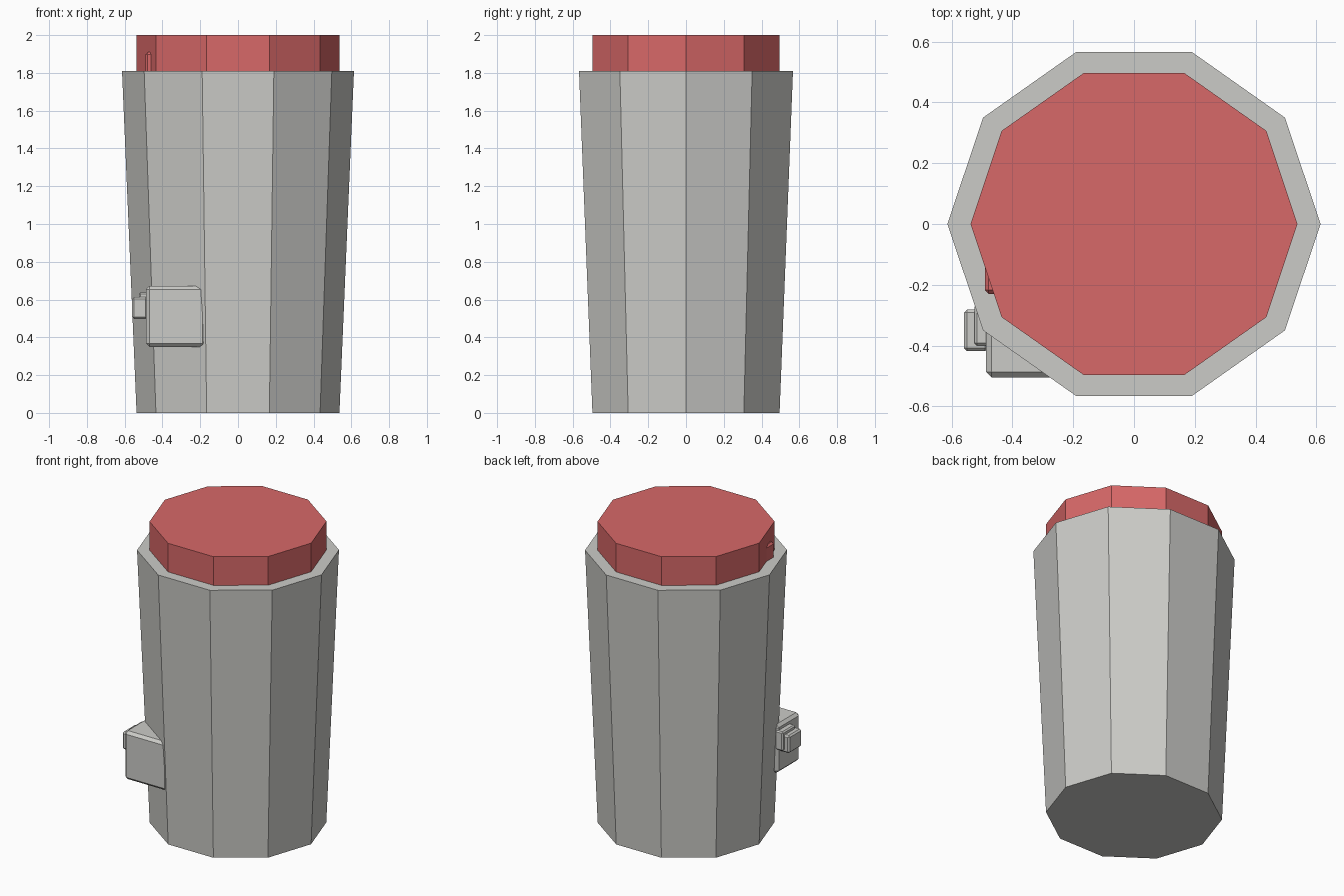
import bpy
import bmesh
import math
from mathutils import Vector

default = bpy.data.objects.get("Cube")
if default:
    bpy.data.objects.remove(default, do_unlink=True)

SIDES = 10
DEPTH_RATIO = 0.97


def material(name, rgb):
    mat = bpy.data.materials.new(name)
    mat.use_nodes = True
    colour = (*rgb, 1.0)
    mat.diffuse_color = colour
    mat.node_tree.nodes["Principled BSDF"].inputs["Base Color"].default_value = colour
    return mat


def finish(bm, name, mat):
    bmesh.ops.recalc_face_normals(bm, faces=bm.faces)
    mesh = bpy.data.meshes.new(name)
    bm.to_mesh(mesh)
    bm.free()
    mesh.materials.append(mat)
    obj = bpy.data.objects.new(name, mesh)
    bpy.context.collection.objects.link(obj)
    return obj


def tapered_drum(name, mat, z0, z1, r0, r1):
    """Closed ten-sided drum with a corner on the x axis."""
    bm = bmesh.new()
    rings = []
    for r, z in ((r0, z0), (r1, z1)):
        angles = [math.tau * i / SIDES for i in range(SIDES)]
        rings.append([bm.verts.new((r * math.cos(a), r * math.sin(a) * DEPTH_RATIO, z))
                      for a in angles])
    low, high = rings
    bm.faces.new(low)
    bm.faces.new(high)
    for i in range(SIDES):
        j = (i + 1) % SIDES
        bm.faces.new((low[i], low[j], high[j], high[i]))
    return finish(bm, name, mat)


def chamfered_box(name, mat, low, high, chamfer):
    """Box between two corners with single-cut chamfered edges."""
    low, high = Vector(low), Vector(high)
    bm = bmesh.new()
    bmesh.ops.create_cube(bm, size=1)
    bmesh.ops.scale(bm, vec=high - low, verts=bm.verts)
    bmesh.ops.translate(bm, vec=(low + high) / 2, verts=bm.verts)
    bmesh.ops.bevel(bm, geom=list(bm.edges), offset=chamfer, segments=1,
                    affect='EDGES', profile=0.5)
    return finish(bm, name, mat)


grey = material("light_grey", (0.60, 0.60, 0.575))
red = material("soft_red", (0.68, 0.138, 0.138))

# Main container and lid
tapered_drum("container_body", grey, 0.0, 1.81, 0.537, 0.614)
tapered_drum("lid", red, 1.80, 2.0, 0.538, 0.538)

# Small catch on the lid
chamfered_box("lid_catch", red, (-0.49, -0.23, 1.78), (-0.40, -0.08, 1.91), 0.012)

# Side housing with stepped button
chamfered_box("side_housing", grey, (-0.487, -0.505, 0.35), (-0.17, -0.26, 0.672), 0.018)
chamfered_box("button_base", grey, (-0.525, -0.40, 0.51), (-0.46, -0.265, 0.637), 0.008)
chamfered_box("button", grey, (-0.56, -0.418, 0.497), (-0.48, -0.282, 0.614), 0.01)
